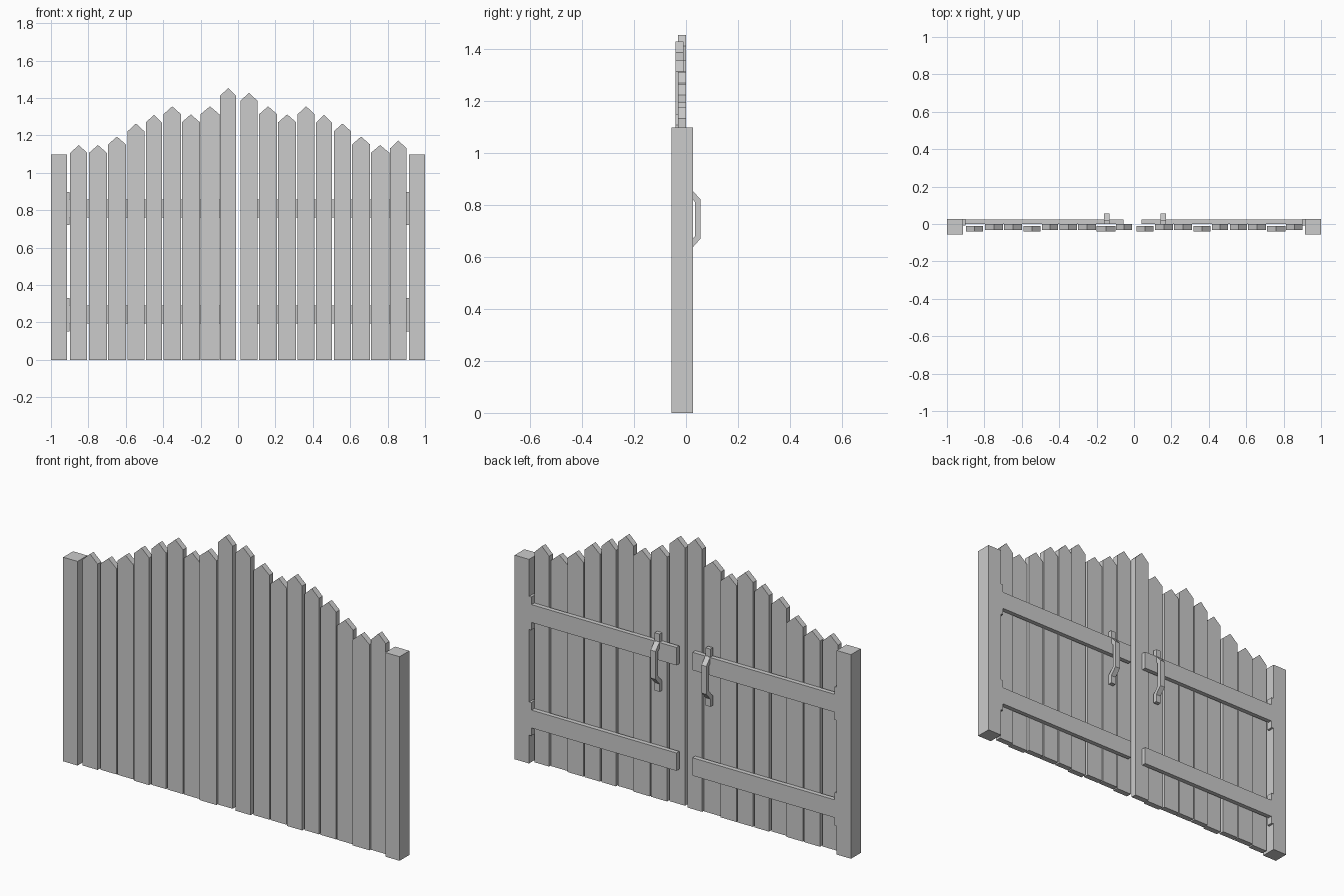
import bpy, bmesh
from mathutils import Vector

if "Cube" in bpy.data.objects:
    bpy.data.objects.remove(bpy.data.objects["Cube"])


def prism(name, pts, offset):
    """Extrude a closed outline by an offset vector into a solid."""
    bm = bmesh.new()
    face = bm.faces.new([bm.verts.new(p) for p in pts])
    res = bmesh.ops.extrude_face_region(bm, geom=[face])
    moved = [g for g in res["geom"] if isinstance(g, bmesh.types.BMVert)]
    bmesh.ops.translate(bm, verts=moved, vec=Vector(offset))
    bmesh.ops.recalc_face_normals(bm, faces=bm.faces)
    me = bpy.data.meshes.new(name)
    bm.to_mesh(me)
    bm.free()
    ob = bpy.data.objects.new(name, me)
    bpy.context.collection.objects.link(ob)
    return ob


def box(name, x0, x1, y0, y1, z0, z1):
    return prism(name, [(x0, y0, z0), (x1, y0, z0), (x1, y0, z1), (x0, y0, z1)],
                 (0, y1 - y0, 0))


# Pointed planks: both leaves share one spacing and stagger pattern
starts = [-0.897, -0.797, -0.695, -0.591, -0.493, -0.398, -0.300, -0.200, -0.096]
widths = [0.091, 0.096, 0.096, 0.091, 0.086, 0.093, 0.096, 0.100, 0.086]
stagger = "FBBFBBBFB"
peaks = [[1.148, 1.148, 1.193, 1.263, 1.31, 1.355, 1.312, 1.355, 1.453],
         [1.427, 1.355, 1.312, 1.355, 1.31, 1.263, 1.193, 1.148, 1.173]]
for leaf, tops in enumerate(peaks):
    for x, w, s, top in zip(starts, widths, stagger, tops):
        x += leaf * 0.910
        y = -0.041 if s == "F" else -0.031
        sh = top - 0.042
        prism("plank", [(x, y, 0), (x + w, y, 0), (x + w, y, sh),
                        (x + w / 2, y, top), (x, y, sh)], (0, 0.031, 0))

# Cross rails behind each leaf
for z in (0.193, 0.76):
    box("rail_left", -0.91, -0.055, 0, 0.024, z, z + 0.096)
    box("rail_right", 0.04, 0.91, 0, 0.024, z, z + 0.096)

for s in (-1, 1):
    # Side posts
    a, b = sorted((s * 0.915, s * 1.0))
    box("post", a, b, -0.056, 0.027, 0, 1.097)
    # Hinge plates on the inner side of the posts
    a, b = sorted((s * 0.902, s * 0.916))
    for z in (0.152, 0.72):
        box("hinge_plate", a, b, -0.008, 0.026, z, z + 0.178)

# Bent strip handles
profile = [(0, 0.90), (0.022, 0.90), (0.022, 0.858), (0.056, 0.82),
           (0.056, 0.67), (0.022, 0.632), (0.022, 0.59), (0, 0.59),
           (0, 0.641), (0.034, 0.679), (0.034, 0.811), (0, 0.849)]
for x in (-0.16, 0.142):
    prism("handle", [(x, y, z) for y, z in profile], (0.029, 0, 0))
